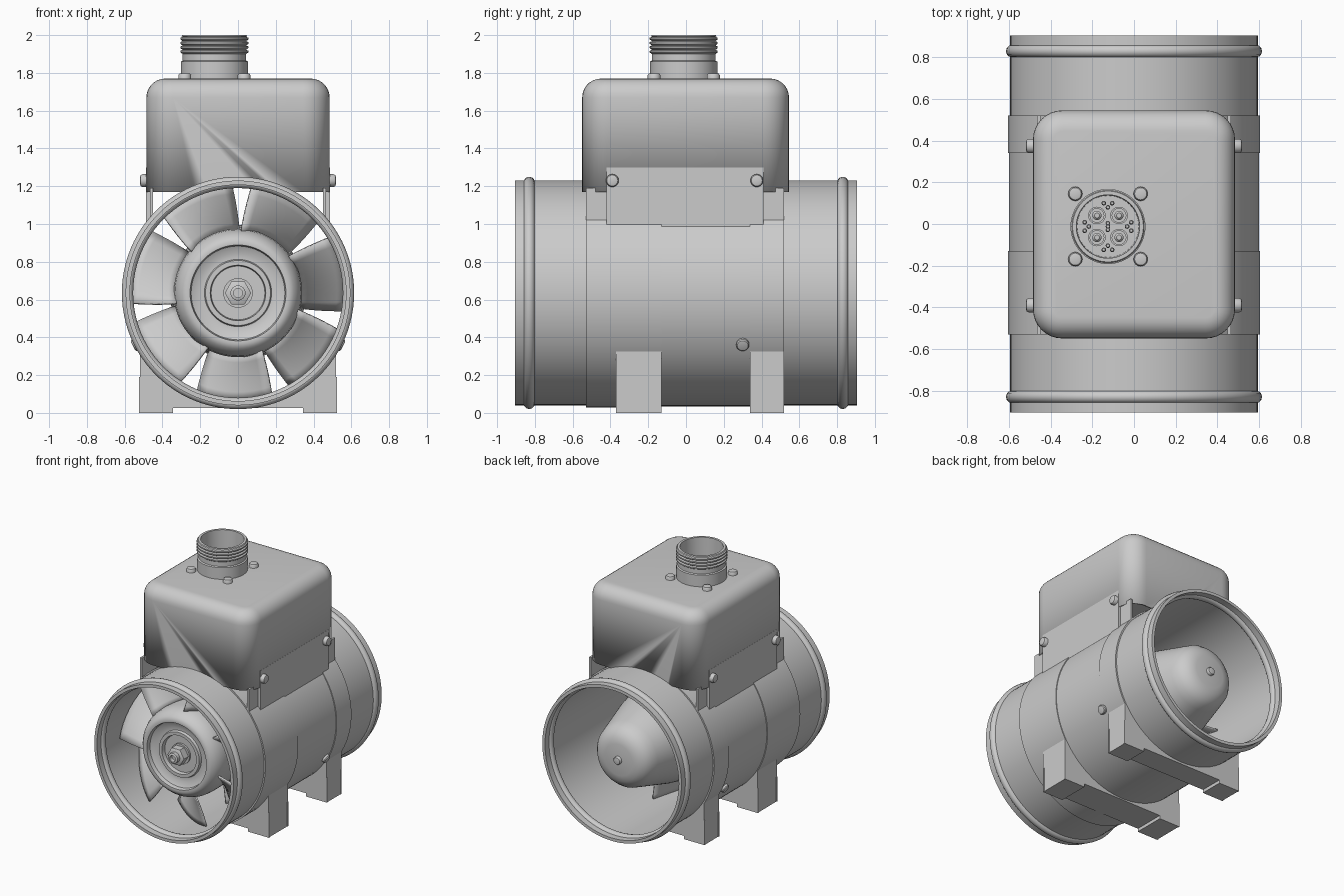
import bpy, bmesh, math
from mathutils import Vector

if "Cube" in bpy.data.objects:
    bpy.data.objects.remove(bpy.data.objects["Cube"])

ZC = 0.635            # height of the duct axis
AX = (0, 0, ZC)
YDIR = (0, 1, 0)


def finish(name, bm, smooth=True):
    bmesh.ops.remove_doubles(bm, verts=bm.verts, dist=1e-5)
    bmesh.ops.recalc_face_normals(bm, faces=bm.faces)
    me = bpy.data.meshes.new(name)
    bm.to_mesh(me)
    bm.free()
    ob = bpy.data.objects.new(name, me)
    bpy.context.collection.objects.link(ob)
    if smooth:
        bpy.ops.object.select_all(action='DESELECT')
        ob.select_set(True)
        bpy.context.view_layer.objects.active = ob
        bpy.ops.object.shade_smooth_by_angle(angle=math.radians(35))
    return ob


def lathe(name, prof, loc, direction=(0, 0, 1), closed=False, seg=64):
    """Revolve (radius, height) points around an axis."""
    bm = bmesh.new()
    rings = []
    for r, h in prof:
        rings.append([bm.verts.new((r * math.cos(2 * math.pi * i / seg),
                                    r * math.sin(2 * math.pi * i / seg), h))
                      for i in range(seg)])
    pairs = list(zip(rings, rings[1:]))
    if closed:
        pairs.append((rings[-1], rings[0]))
    for a, b in pairs:
        for i in range(seg):
            j = (i + 1) % seg
            bm.faces.new((a[i], a[j], b[j], b[i]))
    ob = finish(name, bm)
    ob.rotation_mode = 'QUATERNION'
    ob.rotation_quaternion = Vector(direction).to_track_quat('Z', 'Y')
    ob.location = loc
    return ob


def sleeve(name, r0, r1, a, b):
    return lathe(name, [(r0, a), (r1, a), (r1, b), (r0, b)], AX, YDIR, True, 96)


def button(name, loc, direction, r=0.034, h=0.035):
    return lathe(name, [(0, -0.02), (r, -0.02), (r, h * 0.65), (r * 0.85, h * 0.92),
                        (r * 0.6, h), (0, h)], loc, direction, seg=24)


def box(name, lo, hi):
    bm = bmesh.new()
    bmesh.ops.create_cube(bm, size=1)
    for v in bm.verts:
        v.co = [(l + h) / 2 + c * (h - l) for l, h, c in zip(lo, hi, v.co)]
    return finish(name, bm, False)


# Duct, rolled rim beads and clamp bands
sleeve("duct", 0.572, 0.595, -0.905, 0.905)
for s, n in ((-1, "front"), (1, "rear")):
    ring = [(0.585 + 0.03 * math.cos(t * math.pi / 6), s * 0.83 + 0.03 * math.sin(t * math.pi / 6))
            for t in range(12)]
    lathe(n + "_rim_bead", ring, AX, YDIR, True, 96)
sleeve("front_band", 0.59, 0.606, -0.53, -0.13)
sleeve("middle_band", 0.59, 0.600, -0.13, 0.34)
sleeve("rear_band", 0.59, 0.606, 0.34, 0.52)


# Feet: block profile with a cradle arc, extruded along y
def foot(name, y0, y1):
    pts = [(-0.52, 0), (-0.345, 0), (-0.345, 0.025), (0.345, 0.025), (0.345, 0), (0.52, 0)]
    a0 = -math.acos(0.52 / 0.598)
    for i in range(25):
        a = a0 + (-math.pi - 2 * a0) * i / 24
        pts.append((0.598 * math.cos(a), ZC + 0.598 * math.sin(a)))
    bm = bmesh.new()
    f = bm.faces.new([bm.verts.new((x, y0, z)) for x, z in pts])
    ex = bmesh.ops.extrude_face_region(bm, geom=[f])
    bmesh.ops.translate(bm, vec=(0, y1 - y0, 0),
                        verts=[g for g in ex["geom"] if isinstance(g, bmesh.types.BMVert)])
    finish(name, bm)
    # raised lower edges of the foot
    for s in (-1, 1):
        for y in (y0, y1 - 0.012):
            x0, x1 = sorted((s * 0.505, s * 0.523))
            box(name + "_edge", (x0, y, 0), (x1, y + 0.012, 0.19))


foot("front_foot", -0.37, -0.13)
foot("rear_foot", 0.34, 0.52)

# Terminal box: rounded cover, open below and trimmed round the duct
bm = bmesh.new()
bmesh.ops.create_cube(bm, size=1)
for v in bm.verts:
    v.co = (v.co.x * 0.97, v.co.y * 1.095 - 0.002, 1.47 + v.co.z * 0.60)
bmesh.ops.bevel(bm, geom=[e for e in bm.edges if abs(e.verts[0].co.z - e.verts[1].co.z) > 0.1],
                offset=0.14, segments=8, profile=0.5, affect='EDGES')
bmesh.ops.bevel(bm, geom=[e for e in bm.edges if min(v.co.z for v in e.verts) > 1.76],
                offset=0.10, segments=7, profile=0.5, affect='EDGES')
bm.normal_update()
bmesh.ops.delete(bm, geom=[f for f in bm.faces if f.normal.z < -0.9], context='FACES')
cover = finish("box_cover", bm)
sol = cover.modifiers.new("wall", 'SOLIDIFY')
sol.thickness = 0.015
sol.offset = -1
cutter = lathe("duct_cutter", [(0, -1), (0.585, -1), (0.585, 1), (0, 1)], AX, YDIR)
cutter.hide_render = True
cutter.hide_viewport = True
cut = cover.modifiers.new("duct_cut", 'BOOLEAN')
cut.object = cutter
cut.operation = 'DIFFERENCE'

# Side skirts, bracket walls and side screws
for s in (-1, 1):
    def span(a, b):
        return sorted((s * a, s * b))
    a, b = span(0.466, 0.486)
    box("box_skirt", (a, -0.42, 0.985), (b, 0.41, 1.3))
    a, b = span(0.45, 0.466)
    box("bracket_wall", (a, -0.53, 1.02), (b, 0.52, 1.19))
    for y in (-0.39, 0.375):
        button("box_screw", (s * 0.483, y, 1.23), (s, 0, 0))
    d = Vector((s * 0.535, 0, 0.365 - ZC)).normalized()
    button("duct_screw", Vector((0, 0.30, ZC)) + d * 0.598, d, h=0.025)

# Threaded connector, floor, pins and flange screws
CX, CY = -0.125, -0.012
prof = [(0.14, 1.765), (0.178, 1.765), (0.178, 1.86), (0.168, 1.865), (0.168, 1.90)]
for i in range(4):
    z = 1.905 + i * 0.023
    prof += [(0.18, z + 0.003), (0.18, z + 0.012), (0.168, z + 0.017)]
prof += [(0.174, 1.993), (0.170, 2.0), (0.152, 2.0), (0.148, 1.81), (0, 1.81), (0, 1.765)]
lathe("connector", prof, (CX, CY, 0), closed=True)
for sx in (-1, 1):
    for sy in (-1, 1):
        button("flange_screw", (CX + sx * 0.157, CY + sy * 0.157, 1.768), (0, 0, 1), h=0.03)
        lathe("power_contact", [(0.042, 0), (0.042, 0.04), (0.033, 0.04), (0.033, 0.02),
                                (0.022, 0.02), (0.022, 0.07), (0.012, 0.08), (0, 0.08)],
              (CX + sx * 0.053, CY + sy * 0.053, 1.81), seg=20)
small = [(0, 0.016), (0, 0), (0, -0.016)]
for k in range(4):
    a = k * math.pi / 2
    for r, t in ((0.092, 0), (0.112, 0.02), (0.112, -0.02)):
        small.append((r * math.cos(a) - t * math.sin(a), r * math.sin(a) + t * math.cos(a)))
for x, y in small:
    button("signal_pin", (CX + x, CY + y, 1.81), (0, 0, 1), r=0.011, h=0.05)

# Fan hub with recessed nose, lock nut and shaft
lathe("fan_hub", [(0, -0.35), (0.34, -0.35), (0.34, -0.62), (0.334, -0.67), (0.318, -0.71),
                  (0.295, -0.74), (0.272, -0.752), (0.254, -0.75), (0.248, -0.72), (0.21, -0.70),
                  (0.178, -0.70), (0.172, -0.72), (0.147, -0.72), (0.142, -0.69), (0, -0.69)],
      AX, YDIR)
lathe("hub_washer", [(0.078, -0.69), (0.078, -0.705), (0, -0.705)], AX, YDIR)
lathe("lock_nut", [(0.07, -0.70), (0.07, -0.76), (0.058, -0.767), (0, -0.767)], AX, YDIR, seg=6)
lathe("shaft", [(0.04, -0.69), (0.04, -0.795), (0.032, -0.80), (0.024, -0.80), (0.024, -0.77),
                (0, -0.77)], AX, YDIR, seg=24)

# Motor housing tapering to a rounded rear end
lathe("motor_housing", [(0, -0.33), (0.33, -0.33), (0.35, -0.28), (0.36, 0.28), (0.335, 0.40),
                        (0.25, 0.70), (0.235, 0.75), (0.205, 0.79), (0.165, 0.815),
                        (0.12, 0.825), (0, 0.828)], AX, YDIR)
button("housing_bolt", (0, 0.825, ZC), YDIR, r=0.03, h=0.025)


# Blades: twisted surfaces between two radii
def blade(name, mid, r0, r1, spread, y0, depth, thick, nu=8, nv=6):
    bm = bmesh.new()
    rows = []
    for j in range(nv + 1):
        v = j / nv
        r = r0 + (r1 - r0) * v
        row = []
        for i in range(nu + 1):
            u = i / nu - 0.5
            a = math.radians(mid + u * (spread[0] + (spread[1] - spread[0]) * v))
            y = y0 - u * (depth[0] + (depth[1] - depth[0]) * v) - 0.05 * (0.25 - u * u)
            row.append(bm.verts.new((r * math.cos(a), y, ZC + r * math.sin(a))))
        rows.append(row)
    for p, q in zip(rows, rows[1:]):
        for i in range(nu):
            bm.faces.new((p[i], p[i + 1], q[i + 1], q[i]))
    ob = finish(name, bm)
    m = ob.modifiers.new("thickness", 'SOLIDIFY')
    m.thickness = thick
    m.offset = 0


for k in range(7):
    blade("fan_blade", 62.3 + k * 360 / 7, 0.33, 0.563, (49, 41), -0.53, (0.32, 0.22), 0.012)
    blade("guide_vane", 72 + k * 360 / 7, 0.34, 0.58, (14, 9), 0.02, (-0.42, -0.42), 0.012)
